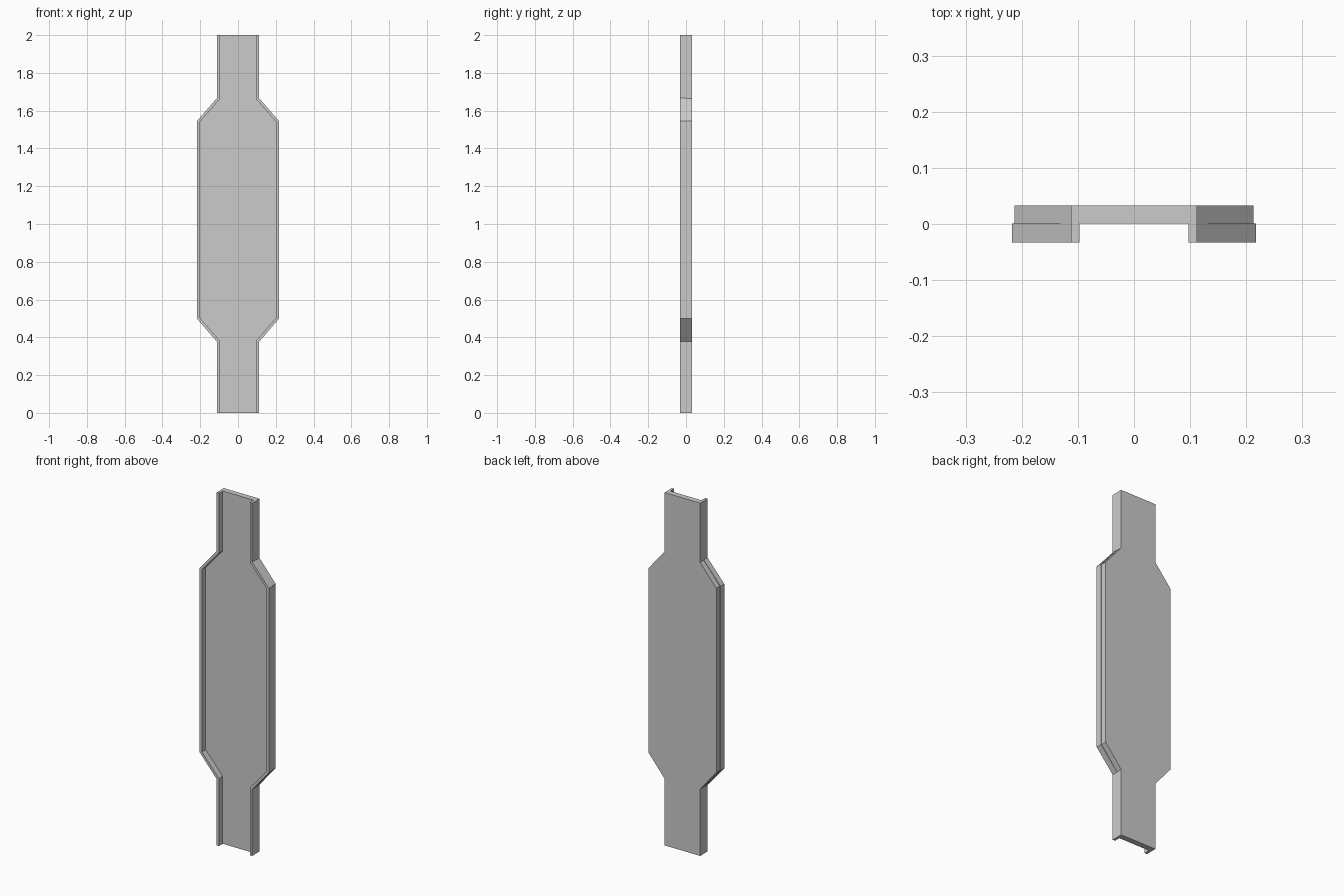
import bpy, bmesh

if "Cube" in bpy.data.objects:
    bpy.data.objects.remove(bpy.data.objects["Cube"])


def prism(name, outline, y0, y1, mirror=False):
    """Extrude an (x, z) outline along y, optionally mirrored across x."""
    bm = bmesh.new()
    face = bm.faces.new([bm.verts.new((x, y0, z)) for x, z in outline])
    ext = bmesh.ops.extrude_face_region(bm, geom=[face])
    verts = [g for g in ext["geom"] if isinstance(g, bmesh.types.BMVert)]
    bmesh.ops.translate(bm, verts=verts, vec=(0, y1 - y0, 0))
    bmesh.ops.recalc_face_normals(bm, faces=bm.faces)
    mesh = bpy.data.meshes.new(name)
    bm.to_mesh(mesh)
    bm.free()
    obj = bpy.data.objects.new(name, mesh)
    bpy.context.collection.objects.link(obj)
    if mirror:
        mod = obj.modifiers.new("mirror", "MIRROR")
        mod.use_axis[0] = True
        mod.use_mirror_merge = False
    return obj


# Back panel: wide middle with narrow ends
side = [(0.112, 0), (0.112, 0.379), (0.213, 0.5),
        (0.213, 1.544), (0.112, 1.664), (0.112, 2)]
prism("back_panel", side + [(-x, z) for x, z in reversed(side)], 0.001, 0.033)

# Raised edge rails on the front, following the panel outline
outer = [(0.112, 0), (0.112, 0.377), (0.217, 0.499),
         (0.217, 1.545), (0.112, 1.666), (0.112, 2)]
inner = [(0.097, 0), (0.097, 0.383), (0.203, 0.505),
         (0.203, 1.539), (0.097, 1.66), (0.097, 2)]
prism("edge_rails", outer + inner[::-1], -0.033, 0.001, mirror=True)
